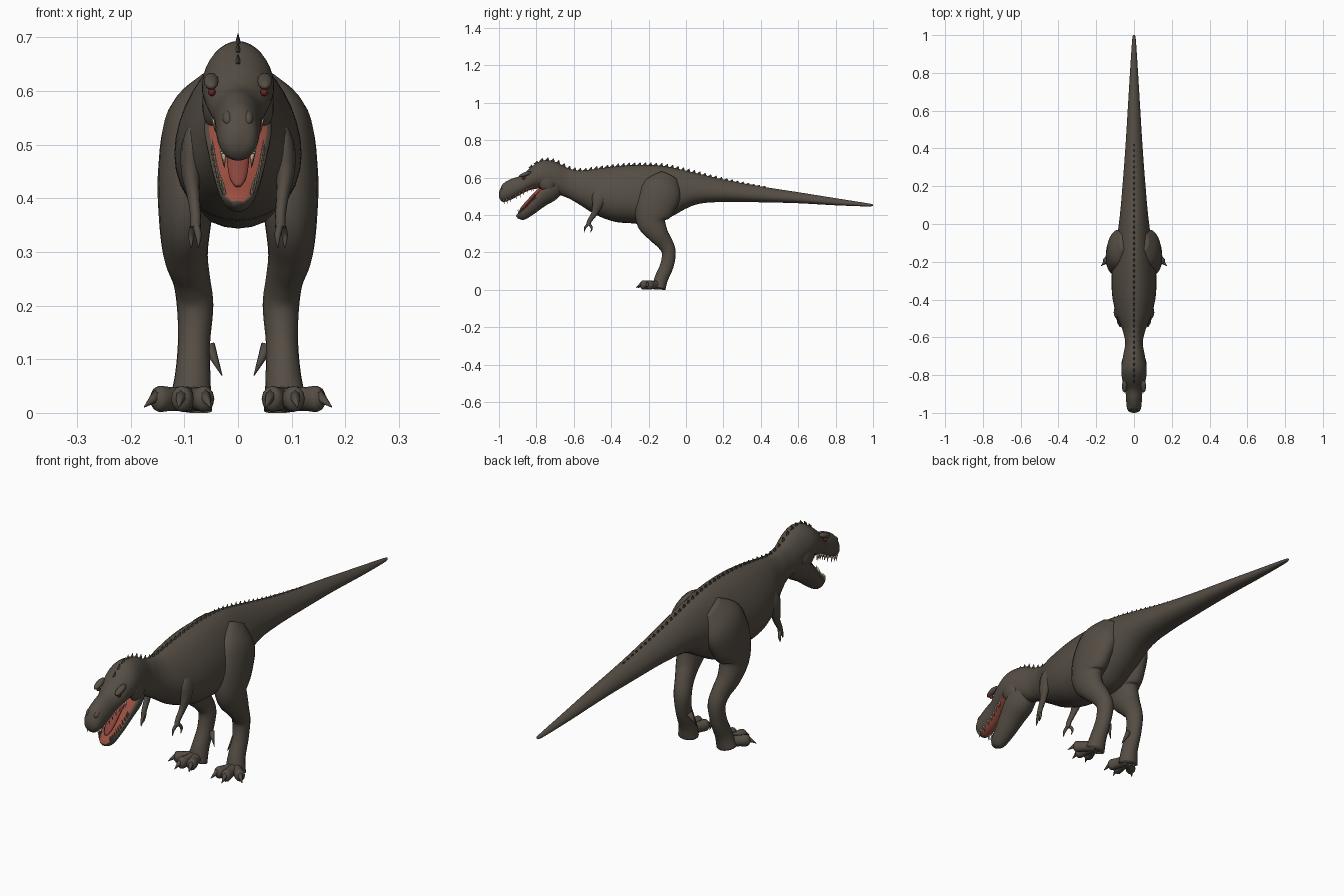
import bpy, bmesh, math
from mathutils import Vector, Matrix

cube = bpy.data.objects.get("Cube")
if cube:
    bpy.data.objects.remove(cube, do_unlink=True)


def material(name, r, g, b):
    mat = bpy.data.materials.new(name)
    mat.use_nodes = True
    mat.diffuse_color = (r, g, b, 1)
    mat.node_tree.nodes["Principled BSDF"].inputs["Base Color"].default_value = (r, g, b, 1)
    return mat


skin = material("brown_grey_skin", .09, .075, .058)
flesh = material("mouth_red", .32, .075, .05)
tongue_mat = material("tongue_red", .25, .06, .045)
ivory = material("tooth_ivory", .42, .36, .25)
horn = material("claw_brown", .085, .072, .058)
eye_mat = material("eye_red", .16, .02, .015)


def resample(rows, steps):
    """Catmull-Rom interpolation through rows of numbers."""
    out = []
    last = len(rows) - 1
    for i in range(last):
        a, b, c, d = (rows[max(0, min(last, j))] for j in range(i - 1, i + 3))
        for s in range(steps):
            t = s / steps
            out.append([q + t / 2 * (r - p + t * (2 * p - 5 * q + 4 * r - s4 + t * (3 * (q - r) + s4 - p)))
                        for p, q, r, s4 in zip(a, b, c, d)])
    out.append(list(rows[-1]))
    return out


def finish(name, bm, mats, smooth=True, paint=None):
    bmesh.ops.recalc_face_normals(bm, faces=bm.faces)
    bm.normal_update()
    for face in bm.faces:
        face.smooth = smooth
        if paint:
            face.material_index = paint(face.calc_center_median(), face.normal)
    mesh = bpy.data.meshes.new(name)
    bm.to_mesh(mesh)
    bm.free()
    for mat in mats:
        mesh.materials.append(mat)
    obj = bpy.data.objects.new(name, mesh)
    bpy.context.collection.objects.link(obj)
    return obj


def skin_rings(rings):
    """Bridge closed rings of points into a capped mesh."""
    bm = bmesh.new()
    loops = [[bm.verts.new(p) for p in ring] for ring in rings]
    n = len(loops[0])
    for low, high in zip(loops, loops[1:]):
        for i in range(n):
            j = (i + 1) % n
            bm.faces.new((low[i], low[j], high[j], high[i]))
    bm.faces.new(loops[0][::-1])
    bm.faces.new(loops[-1])
    return bm


def tube(name, rows, mats, side=1, steps=4, sides=16, flat=1, paint=None):
    """Limb from rows of x, y, z, half width, half depth, set square to its path."""
    dense = resample(rows, steps)
    points = [Vector(r[:3]) for r in dense]
    rings = []
    for k, row in enumerate(dense):
        along = (points[min(k + 1, len(points) - 1)] - points[max(k - 1, 0)]).normalized()
        deep = along.cross(Vector((1, 0, 0))).normalized()
        across = deep.cross(along)
        ring = []
        for i in range(sides):
            a = math.tau * i / sides
            lift = math.sin(a) * (flat if math.sin(a) > 0 else 1)
            p = points[k] + across * row[3] * math.cos(a) + deep * row[4] * lift
            ring.append((p.x * side, p.y, max(p.z, 0)))
        rings.append(ring)
    return finish(name, skin_rings(rings), mats, paint=paint)


def cones(name, spikes, mat, sides=6, squash=1, smooth=True):
    """Many cones in one object, each from base, tip and radius."""
    bm = bmesh.new()
    for base, tip, radius in spikes:
        base, tip = Vector(base), Vector(tip)
        way = tip - base
        turn = way.to_track_quat('Z', 'Y').to_matrix().to_4x4()
        place = Matrix.Translation((base + tip) / 2) @ Matrix.Diagonal((squash, 1, 1, 1)) @ turn
        bmesh.ops.create_cone(bm, cap_ends=True, segments=sides, radius1=radius,
                              radius2=radius * .08, depth=way.length, matrix=place)
    return finish(name, bm, [mat], smooth)


def ball(name, centre, size, mat, tilt=0):
    bm = bmesh.new()
    place = Matrix.Translation(centre) @ Matrix.Rotation(tilt, 4, 'X') @ Matrix.Diagonal((*size, 1))
    bmesh.ops.create_uvsphere(bm, u_segments=16, v_segments=10, radius=1, matrix=place)
    return finish(name, bm, [mat])


# Tail, torso, neck and upper head: y, top, bottom, half width
body = resample([
    (1, .457, .45, .004), (.97, .463, .446, .01), (.8, .49, .452, .021), (.6, .522, .463, .033),
    (.4, .553, .468, .045), (.2, .59, .47, .06), (.05, .625, .455, .073), (-.08, .655, .39, .09),
    (-.17, .666, .345, .108), (-.28, .667, .355, .116), (-.38, .66, .364, .113), (-.48, .647, .4, .092),
    (-.56, .637, .45, .06), (-.63, .65, .49, .047), (-.7, .685, .515, .058), (-.77, .691, .54, .067),
    (-.83, .655, .535, .061), (-.88, .612, .512, .046), (-.93, .595, .485, .042),
    (-.975, .57, .47, .037), (-.993, .54, .482, .026), (-1, .52, .5, .006)], 5)
rings = []
for y, top, bottom, wide in body:
    egg = .2 if y > -.6 else .1
    angles = [math.tau * i / 32 for i in range(32)]
    rings.append([(wide * math.cos(a) * (1 - egg * math.sin(a)), y,
                   (top + bottom) / 2 + (top - bottom) / 2 * math.sin(a)) for a in angles])
finish("body", skin_rings(rings), [skin, flesh],
       paint=lambda c, n: int(-.97 < c.y < -.76 and n.z < -.72))


def body_at(y):
    return min(body, key=lambda row: abs(row[0] - y))


# Row of scutes along the spine
scutes = []
for i in range(44):
    y = -.83 + i * .029
    near = sorted(body, key=lambda row: abs(row[0] - y))[:2]
    (ya, ta), (yb, tb) = near[0][:2], near[1][:2]
    top = ta + (tb - ta) * (y - ya) / (yb - ya)
    high = .014 if y < 0 else .014 - .01 * y / .45
    scutes.append(((0, y, top - .006), (0, y + .006, top + high), .014))
cones("spine_scutes", scutes, skin, 4, .45, False)

# Lower jaw with a red upper face, and the tongue
jaw_rows = [(0, -.69, .575, .048, .065), (0, -.75, .535, .063, .075), (0, -.8, .485, .055, .058),
            (0, -.85, .435, .043, .046), (0, -.89, .405, .03, .038), (0, -.907, .392, .012, .014)]
up = Vector((0, -.7, .7))
tube("lower_jaw", jaw_rows, [skin, flesh], flat=.25, sides=24,
     paint=lambda c, n: int(n.dot(up) > .84 and c.y < -.74))
tube("tongue", [(0, -.76, .555, .018, .01), (0, -.82, .497, .022, .01), (0, -.87, .443, .017, .009),
                (0, -.888, .423, .006, .004)], [tongue_mat])

# Teeth along both jaws
teeth = []
for side in (1, -1):
    for i in range(9):
        y, top, bottom, wide = body_at(-.975 + i * .02)
        teeth.append(((side * wide * .72, y, bottom + .014), (side * wide * .68, y + .004, bottom - .013), .005))
    for x, y, z, wide, deep in resample(jaw_rows[2:5], 5):
        base = Vector((side * wide * .86, y, z)) + up * deep * .1
        teeth.append((base, base + Vector((0, -.008, .02)), .004))
cones("teeth", teeth, ivory)

for side, label in ((1, "left"), (-1, "right")):
    # Face details
    ball(label + "_brow", (side * .05, -.86, .618), (.014, .034, .011), skin, .35)
    ball(label + "_eye", (side * .049, -.868, .598), (.007, .009, .008), eye_mat)
    ball(label + "_nostril_ridge", (side * .019, -.972, .55), (.01, .02, .012), skin, .6)
    ball(label + "_cheek", (side * .045, -.745, .575), (.022, .045, .05), skin, .5)

    # Hind leg from hip to sole
    tube(label + "_hind_leg", [
        (.055, -.09, .61, .02, .05), (.08, -.125, .54, .054, .105), (.094, -.165, .45, .055, .105),
        (.098, -.185, .37, .05, .082), (.098, -.15, .3, .042, .056), (.087, -.113, .25, .035, .043),
        (.08, -.092, .2, .034, .037), (.082, -.102, .13, .03, .036), (.085, -.132, .06, .034, .036),
        (.09, -.145, .008, .042, .036)], [skin], side, 5, 20)

    # Three splayed toes with hooked claws, and the dewclaw
    heel = Vector((.09, -.145, .026))
    claws = []
    for toe, end in (("inner", (.063, -.222)), ("middle", (.105, -.232)), ("outer", (.148, -.198))):
        tip = Vector((*end, .026))
        mid = heel.lerp(tip, .55)
        reach = (tip - heel).normalized()
        nail = tip + reach * .012
        tube(f"{label}_{toe}_toe", [(*heel, .026, .025), (*mid, .02, .022), (*tip, .02, .024),
                                    (*nail, .009, .011)], [skin], side, sides=12)
        hook = tip + reach * .036 - Vector((0, 0, .015))
        knuckle = tip + Vector((0, 0, .008))
        claws.append([Vector((p.x * side, p.y, p.z)) for p in (knuckle, hook)] + [.013])
    claws.append([(side * .055, -.1, .125), (side * .03, -.115, .07), .013])
    cones(label + "_foot_claws", claws, horn, 8)

    # Small foreleg with two fingers
    tube(label + "_arm", [
        (.07, -.44, .55, .012, .03), (.083, -.46, .5, .022, .042), (.088, -.475, .45, .018, .027),
        (.083, -.492, .405, .012, .016), (.079, -.516, .368, .01, .012), (.079, -.522, .345, .01, .012)],
        [skin], side, sides=12)
    for finger, x, y in (("front", .074, -.545), ("rear", .087, -.51)):
        tube(f"{label}_{finger}_finger", [(.08, -.52, .355, .007, .008), (x, y + .006, .332, .006, .006),
                                          (x, y, .308, .001, .001)], [horn], side, sides=8)
